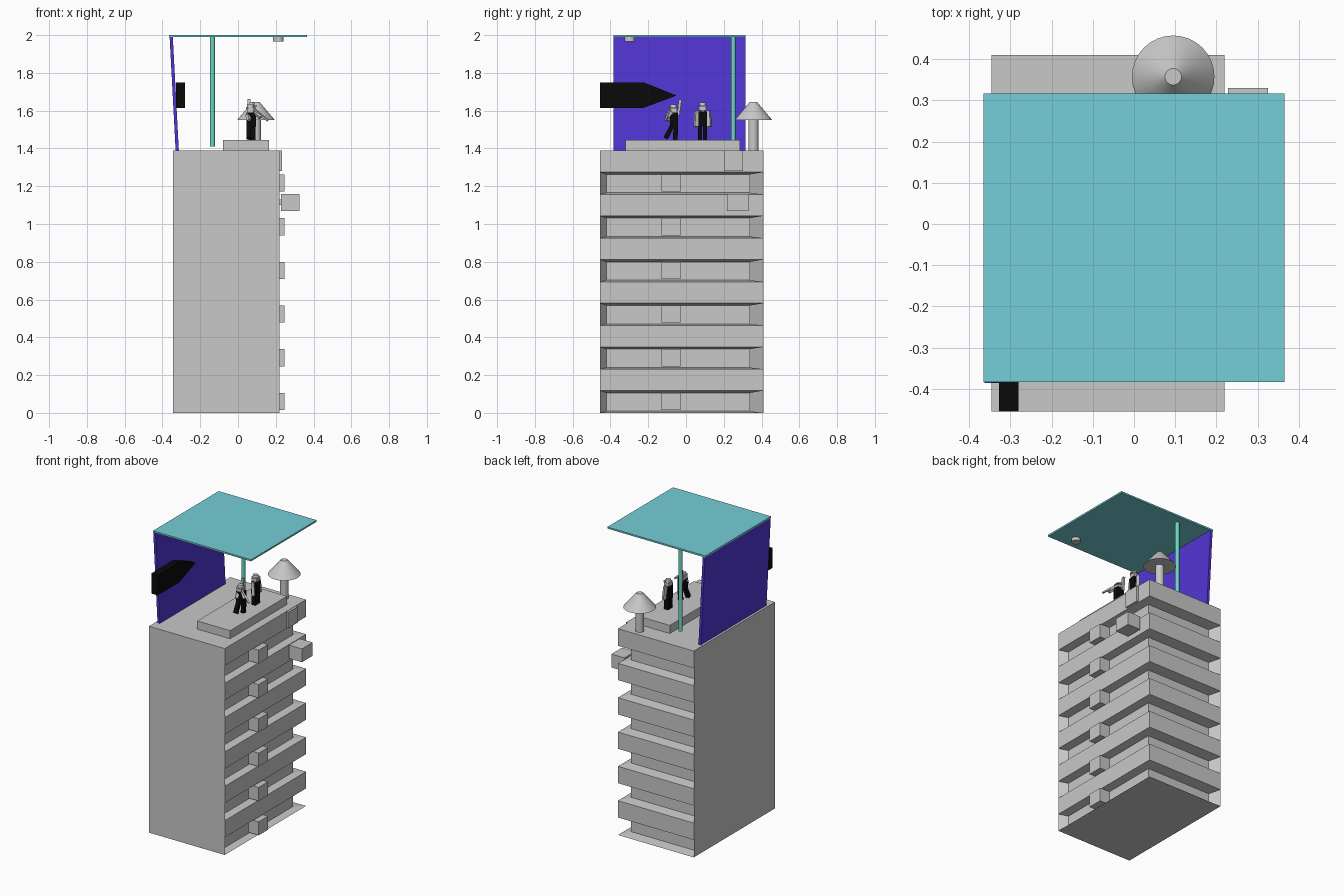
import bpy, bmesh, math
from mathutils import Vector

if "Cube" in bpy.data.objects:
    bpy.data.objects.remove(bpy.data.objects["Cube"])


def material(name, rgb):
    m = bpy.data.materials.new(name)
    m.diffuse_color = (*rgb, 1)
    m.use_nodes = True
    m.node_tree.nodes["Principled BSDF"].inputs["Base Color"].default_value = m.diffuse_color
    return m


GREY = material("concrete grey", (0.58, 0.58, 0.58))
BLACK = material("black", (0.003, 0.003, 0.003))
PURPLE = material("purple", (0.085, 0.036, 0.66))
AQUA = material("pale turquoise", (0.18, 0.62, 0.68))
TEAL = material("teal green", (0.15, 0.68, 0.53))


def finish(name, bm, mat):
    bmesh.ops.recalc_face_normals(bm, faces=bm.faces[:])
    me = bpy.data.meshes.new(name)
    bm.to_mesh(me)
    bm.free()
    me.materials.append(mat)
    ob = bpy.data.objects.new(name, me)
    bpy.context.collection.objects.link(ob)
    return ob


def box(name, x, y, z, mat):
    bm = bmesh.new()
    bmesh.ops.create_cube(bm, size=1)
    for v in bm.verts:
        v.co = [r[0] + (c + 0.5) * (r[1] - r[0]) for c, r in zip(v.co, (x, y, z))]
    return finish(name, bm, mat)


def cone(name, x, y, z0, z1, r0, r1, mat, n=32):
    bm = bmesh.new()
    bmesh.ops.create_cone(bm, cap_ends=True, segments=n, radius1=r0, radius2=r1, depth=z1 - z0)
    bmesh.ops.translate(bm, verts=bm.verts, vec=(x, y, (z0 + z1) / 2))
    ob = finish(name, bm, mat)
    bpy.ops.object.select_all(action='DESELECT')
    ob.select_set(True)
    bpy.context.view_layer.objects.active = ob
    bpy.ops.object.shade_smooth_by_angle(angle=math.radians(35))
    return ob


def prism(name, front, offset, mat):
    """Extrude a flat 3D outline along an offset."""
    bm = bmesh.new()
    face = bm.faces.new([bm.verts.new(p) for p in front])
    new = bmesh.ops.extrude_face_region(bm, geom=[face])["geom"]
    bm.faces.new(list(reversed([v for v in face.verts]))) if not face.is_valid else None
    bmesh.ops.translate(bm, verts=[g for g in new if isinstance(g, bmesh.types.BMVert)], vec=offset)
    return finish(name, bm, mat)


def limb(name, a, b, w, mat):
    """Square bar from point a to point b."""
    a, b = Vector(a), Vector(b)
    bm = bmesh.new()
    bmesh.ops.create_cube(bm, size=1)
    q = Vector((0, 0, 1)).rotation_difference(b - a)
    for v in bm.verts:
        v.co = (a + b) / 2 + q @ Vector((v.co.x * w, v.co.y * w, v.co.z * (b - a).length))
    return finish(name, bm, mat)


# Tower: plain front and left walls, recessed floors on the right and back
def tower():
    x0, x1, y0, y1, top = -0.345, 0.22, -0.455, 0.41, 1.39
    outer = [(x1, y0), (x1, y1), (x0, y1)]
    inner = [(0.17, -0.42), (0.17, 0.34), (-0.31, 0.34)]
    bm = bmesh.new()

    def ring(pts, z):
        return [bm.verts.new((*p, z)) for p in pts]

    def strip(a, b):
        for i in range(2):
            bm.faces.new((a[i], a[i + 1], b[i + 1], b[i]))

    low = ring(outer, 0)
    first, rights, lefts = low, [low[0]], [low[2]]
    for k in range(6):
        z = k * 0.2313
        high = ring(outer, z + 0.118)
        il, ih = ring(inner, z + 0.009), ring(inner, z + 0.106)
        strip(low, il)                                  # sill
        strip(il, ih)                                   # set-back wall
        strip(ih, high)                                 # underside of slab
        for e in (0, 2):                                # end cheeks
            bm.faces.new((low[e], high[e], ih[e], il[e]))
        low = ring(outer, top if k == 5 else z + 0.2313)
        strip(high, low)                                # slab edge
        rights += [high[0], low[0]]
        lefts += [high[2], low[2]]
    c0, c1 = ring([(x0, y0)], 0)[0], ring([(x0, y0)], top)[0]
    bm.faces.new([c0] + rights + [c1])
    bm.faces.new([c0] + lefts + [c1])
    bm.faces.new([c0] + first)
    bm.faces.new([c1] + low)
    finish("tower", bm, GREY)


tower()

# Small units in each recess and boxes on the right wall
for k in range(6):
    z = k * 0.2313
    box("window_unit_%d" % (k + 1), (0.16, 0.245), (-0.13, -0.03), (z + 0.015, z + 0.106), GREY)
box("wall_panel", (0.21, 0.234), (0.2, 0.303), (1.28, 1.388), GREY)
box("wall_box", (0.228, 0.325), (0.216, 0.33), (1.07, 1.16), GREY)
box("wall_box_bracket", (0.21, 0.23), (0.26, 0.28), (1.1, 1.13), GREY)

# Roof platform and vent
box("roof_platform", (-0.08, 0.165), (-0.32, 0.287), (1.385, 1.445), GREY)
cone("vent_pipe", 0.095, 0.357, 1.385, 1.56, 0.027, 0.027, GREY)
cone("vent_cap", 0.095, 0.357, 1.55, 1.645, 0.1, 0.02, GREY)

# Canopy, post, ceiling lamp and leaning wall
box("canopy", (-0.365, 0.365), (-0.383, 0.316), (1.989, 2.0), AQUA)
cone("canopy_post", -0.135, 0.25, 1.41, 1.99, 0.013, 0.013, TEAL, 16)
cone("ceiling_lamp", 0.213, -0.297, 1.967, 1.99, 0.028, 0.028, GREY)
prism("leaning_wall", [(-0.33, -0.385, 1.385), (-0.313, -0.385, 1.385),
                       (-0.345, -0.385, 1.99), (-0.362, -0.385, 1.99)], (0, 0.7, 0), PURPLE)

# Pointed black block on the leaning wall
prism("pointed_block", [(-0.327, y, z) for y, z in
      ((-0.455, 1.615), (-0.225, 1.615), (-0.05, 1.68), (-0.225, 1.75), (-0.455, 1.75))],
      (0.047, 0, 0), BLACK)


# Two figures on the platform
def head(tag, x, y, z):
    box(tag + "_neck", (x - .009, x + .009), (y - .009, y + .009), (z - .015, z + .005), GREY)
    box(tag + "_head", (x - .018, x + .018), (y - .018, y + .018), (z, z + .03), GREY)
    cone(tag + "_hat_brim", x + .004, y, z + .022, z + .027, .026, .026, GREY, 12)
    cone(tag + "_hat_crown", x, y, z + .025, z + .042, .02, .016, GREY, 12)


X = 0.07
# standing figure
box("standing_torso", (X - .02, X + .02), (.065, .112), (1.515, 1.595), BLACK)
head("standing", X, .088, 1.6)
for side, s in (("left", 1), ("right", -1)):
    y = .088 + s * .013
    box("standing_%s_leg" % side, (X - .014, X + .014), (y - .011, y + .011), (1.445, 1.52), BLACK)
    y = .088 + s * .033
    limb("standing_%s_arm" % side, (X, y - s * .002, 1.6), (X + .008, y + s * .003, 1.515), .019, GREY)

# striding figure with one arm raised and one pointing
box("striding_torso", (X - .024, X + .024), (-.085, -.042), (1.515, 1.59), BLACK)
head("striding", X - .005, -.066, 1.59)
limb("striding_front_leg", (X + .01, -.055, 1.53), (X + .01, -.056, 1.445), .024, BLACK)
limb("striding_back_leg", (X - .012, -.068, 1.53), (X - .012, -.108, 1.453), .024, BLACK)
limb("striding_raised_arm", (X - .015, -.042, 1.575), (X - .012, -.03, 1.66), .015, GREY)
limb("striding_pointing_arm", (X + .02, -.08, 1.59), (X + .05, -.1, 1.565), .018, GREY)
limb("striding_staff", (X + .02, -.085, 1.605), (X + .088, -.108, 1.548), .01, GREY)
limb("striding_lower_arm", (X - .02, -.075, 1.58), (X - .01, -.1, 1.55), .018, GREY)
